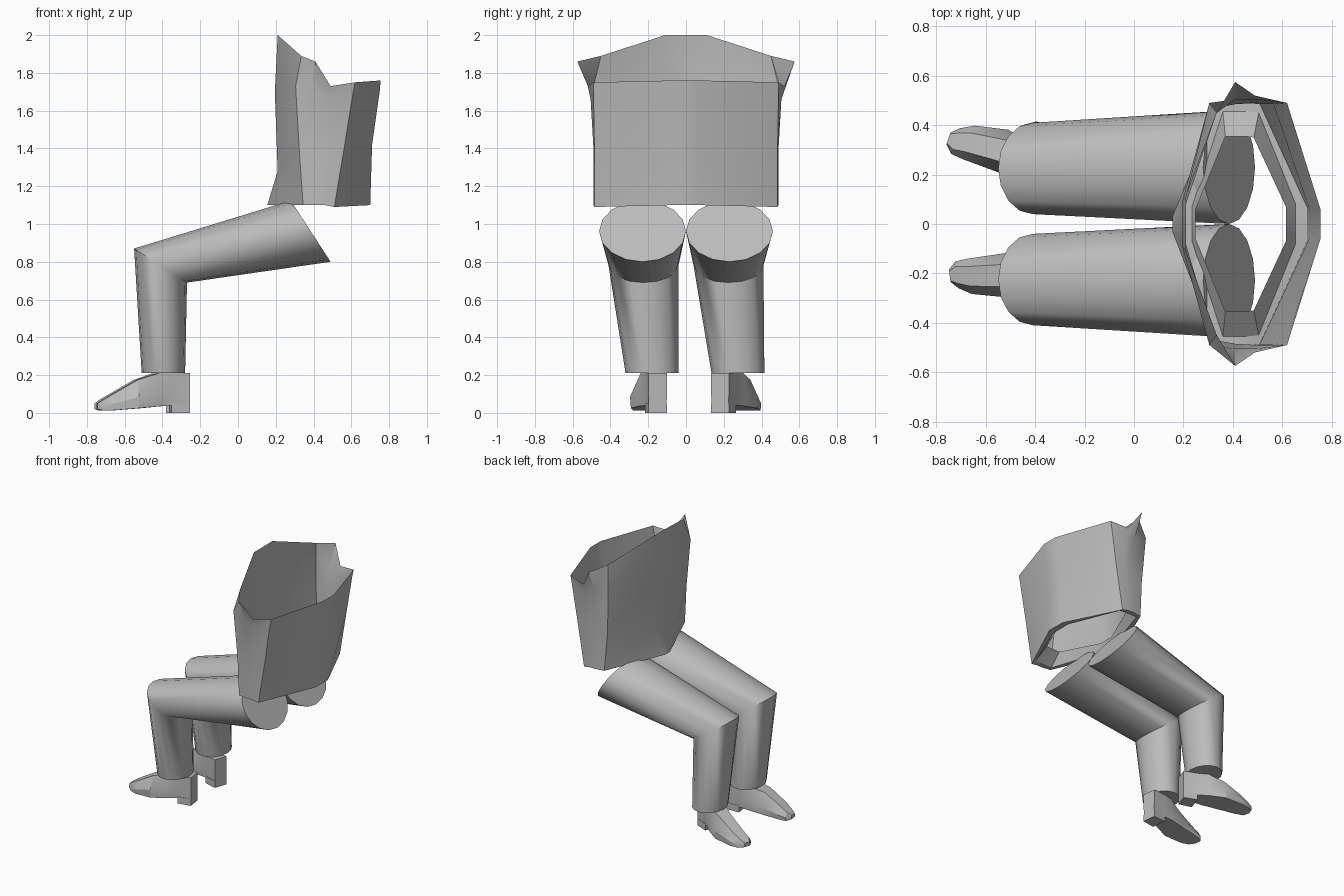
import bpy, bmesh, math
from mathutils import Vector, Matrix

cube = bpy.data.objects.get("Cube")
if cube:
    bpy.data.objects.remove(cube, do_unlink=True)

grey = bpy.data.materials.new("plain_grey")
grey.use_nodes = True
grey.diffuse_color = (0.5, 0.5, 0.5, 1)
grey.node_tree.nodes["Principled BSDF"].inputs["Base Color"].default_value = (0.5, 0.5, 0.5, 1)


def loft(name, rings, caps, angle, fix_normals=True):
    """Join equal rings of points with quads, optionally closing both ends."""
    bm = bmesh.new()
    loops = [[bm.verts.new(p) for p in ring] for ring in rings]
    n = len(loops[0])
    for a, b in zip(loops, loops[1:]):
        for i in range(n):
            j = (i + 1) % n
            bm.faces.new((a[i], a[j], b[j], b[i]))
    if caps:
        bm.faces.new(loops[0])
        bm.faces.new(loops[-1])
    if fix_normals:
        bmesh.ops.recalc_face_normals(bm, faces=bm.faces)
    mesh = bpy.data.meshes.new(name)
    bm.to_mesh(mesh)
    bm.free()
    mesh.materials.append(grey)
    obj = bpy.data.objects.new(name, mesh)
    bpy.context.collection.objects.link(obj)
    bpy.ops.object.select_all(action='DESELECT')
    obj.select_set(True)
    bpy.context.view_layer.objects.active = obj
    bpy.ops.object.shade_smooth_by_angle(angle=math.radians(angle))
    return obj


def mirrored(half):
    """Close a half ring (front to back) across y = 0."""
    return half + [(x, -y, z) for x, y, z in reversed(half)]


# Open torso shell, from the pointed top rim down to the waist
top = [(.21, .11, 2), (.335, .45, 1.89), (.41, .575, 1.86), (.49, .52, 1.73), (.62, .49, 1.75), (.755, .06, 1.76)]
chest = [(.195, .09, 1.7), (.305, .49, 1.73), (.41, .505, 1.7), (.49, .505, 1.66), (.61, .49, 1.7), (.75, .06, 1.7)]
belly = [(.21, .08, 1.28), (.325, .47, 1.38), (.41, .485, 1.4), (.49, .49, 1.4), (.565, .485, 1.42), (.71, .06, 1.42)]
waist = [(.155, .03, 1.1), (.345, .48, 1.1), (.41, .49, 1.1), (.46, .49, 1.1), (.51, .485, 1.09), (.70, .07, 1.1)]
# Flat hem and the lip turned up inside it
hem = [(.235, .07, 1.1), (.36, .455, 1.1), (.41, .455, 1.1), (.46, .455, 1.1), (.505, .45, 1.1), (.655, .08, 1.1)]
lip = [(.25, .06, 1.16), (.37, .355, 1.18), (.41, .355, 1.18), (.45, .355, 1.18), (.485, .35, 1.18), (.615, .07, 1.16)]
loft("torso_shell", [mirrored(r) for r in (top, chest, belly, waist, hem, lip)], False, 30)


def oval(centre, axis, width, sides=16):
    c, u, v = Vector(centre), Vector(axis), Vector((0, width, 0))
    angles = [2 * math.pi * i / sides for i in range(sides)]
    return [c + u * math.cos(a) + v * math.sin(a) for a in angles]


# Bent legs, mitred at the knee and cut at a slant at the hip
for name, side, ankle_y in (("left", 1, .275), ("right", -1, -.18)):
    loft(name + "_leg", [
        oval((.385, side * .23, .962), (.105, 0, -.162), .23),
        oval((-.41, side * .225, .78), (.14, 0, -.09), .185),
        oval((-.395, ankle_y, .21), (.115, 0, 0), .14),
    ], True, 50)

# Shoe sections: distance from heel, outward shift, sole and upper half widths, bottom, top
SECTIONS = [
    (0, 0, .05, .05, .035, .21),
    (.1, 0, .055, .055, .04, .21),
    (.17, .01, .075, .06, .035, .21),
    (.28, .025, .088, .045, .025, .175),
    (.41, .012, .072, .04, .014, .10),
    (.46, 0, .055, .035, .012, .07),
    (.49, 0, .025, .02, .02, .05),
]


def shoe(name, side, heel, yaw, length):
    place = Matrix.Translation(heel) @ Matrix.Rotation(math.radians(yaw), 4, 'Z')

    def section(u, shift, sole, upper, low, high):
        s, rim = side * shift, low + .4 * (high - low) if u > .1 else (low + high) / 2
        pts = [(sole * .95, low), (sole, rim), (upper, high), (-upper, high), (-sole, rim), (-sole * .95, low)]
        return [place @ Vector((-u * length, s + y, z)) for y, z in pts]

    loft(name + "_shoe", [section(*s) for s in SECTIONS], True, 25)
    # Heel block under the back of the shoe
    block = [[place @ Vector((x, y, z)) for x, y in ((0, -.05), (0, .05), (-.1, .055), (-.1, -.055))]
             for z in (0, .05)]
    loft(name + "_shoe_heel", block, True, 25)


shoe("left", 1, (-.27, .18, 0), -19, 1.04)
shoe("right", -1, (-.26, -.15, 0), 7, 1.0)
